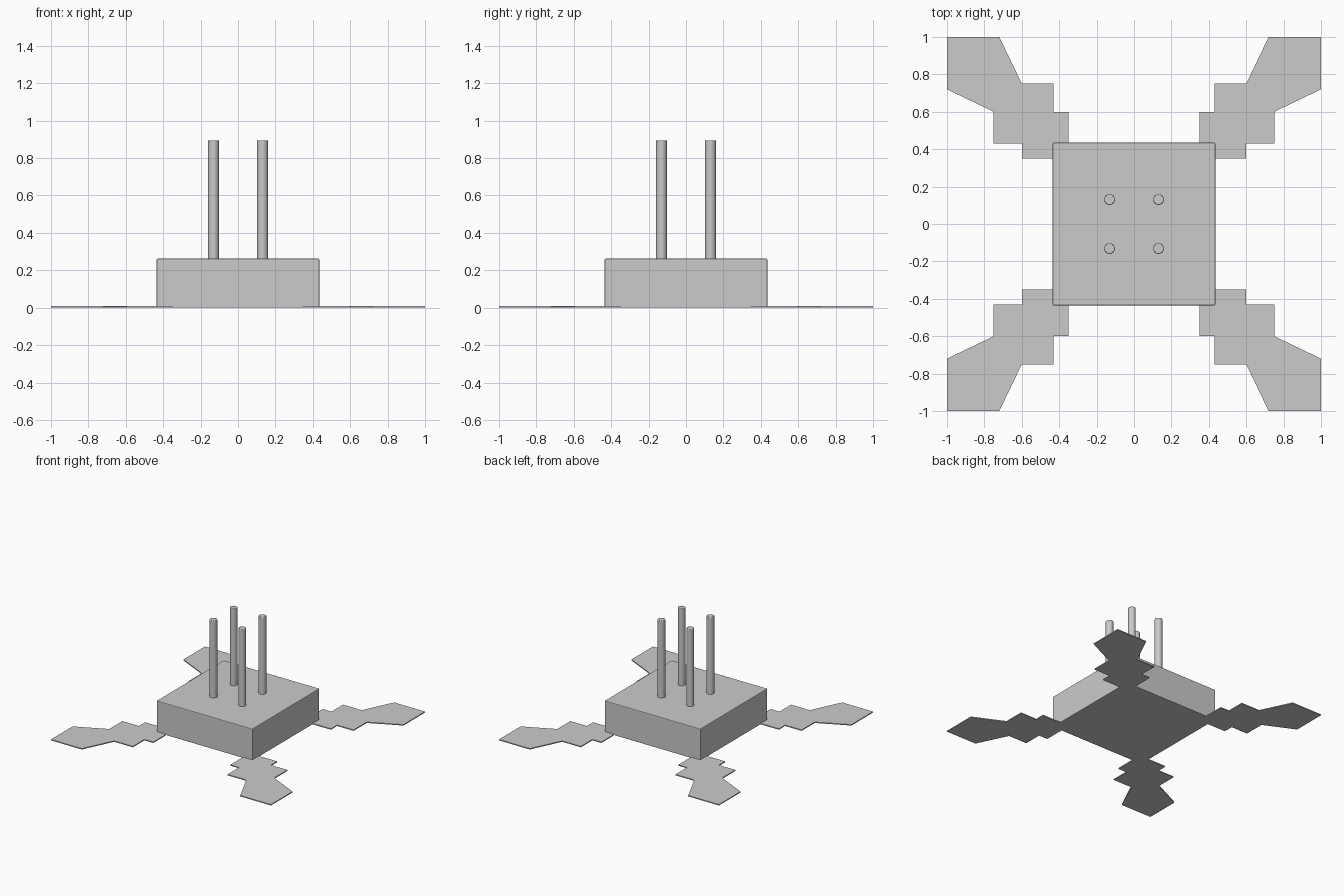
import bpy
import bmesh

cube = bpy.data.objects.get("Cube")
if cube:
    bpy.data.objects.remove(cube, do_unlink=True)

# Single grey material
grey = bpy.data.materials.new("plain grey")
grey.use_nodes = True
grey.diffuse_color = (0.6, 0.6, 0.6, 1)
grey.node_tree.nodes["Principled BSDF"].inputs["Base Color"].default_value = (0.6, 0.6, 0.6, 1)


def extrude_profile(name, points, z0, z1):
    """Closed prism from a flat outline."""
    bm = bmesh.new()
    base = bm.faces.new([bm.verts.new((x, y, z0)) for x, y in points])
    top = bmesh.ops.extrude_face_region(bm, geom=[base], use_keep_orig=True)["geom"]
    for v in top:
        if isinstance(v, bmesh.types.BMVert):
            v.co.z = z1
    bmesh.ops.recalc_face_normals(bm, faces=bm.faces)
    mesh = bpy.data.meshes.new(name)
    bm.to_mesh(mesh)
    bm.free()
    mesh.materials.append(grey)
    obj = bpy.data.objects.new(name, mesh)
    bpy.context.collection.objects.link(obj)
    return obj


def soften(obj, width):
    bevel = obj.modifiers.new("edge bevel", 'BEVEL')
    bevel.width = width
    bevel.segments = 2
    bevel.limit_method = 'ANGLE'


# Square body block
HALF = 0.435
body = extrude_profile("body", [(-HALF, -HALF), (HALF, -HALF), (HALF, HALF), (-HALF, HALF)], 0, 0.262)
soften(body, 0.005)

# Half outline of a stepped, flared lead, reflected across its diagonal
half = [(0.35, 0.35), (0.60, 0.35), (0.60, 0.43), (0.75, 0.43), (0.75, 0.60), (1, 0.72), (1, 1)]
outline = half + [(y, x) for x, y in reversed(half[1:-1])]

# Four corner leads and four upright pins
for side, sx in (("left", 1), ("right", -1)):
    for end, sy in (("front", -1), ("back", 1)):
        extrude_profile(f"{end}_{side}_lead", [(x * sx, y * sy) for x, y in outline], 0, 0.008)
        bpy.ops.mesh.primitive_cylinder_add(vertices=32, radius=0.029, depth=0.745,
                                            location=(0.131 * sx, 0.131 * sy, 0.5225))
        pin = bpy.context.object
        pin.name = f"{end}_{side}_pin"
        pin.data.materials.append(grey)
        bpy.ops.object.shade_smooth_by_angle()
        soften(pin, 0.004)
